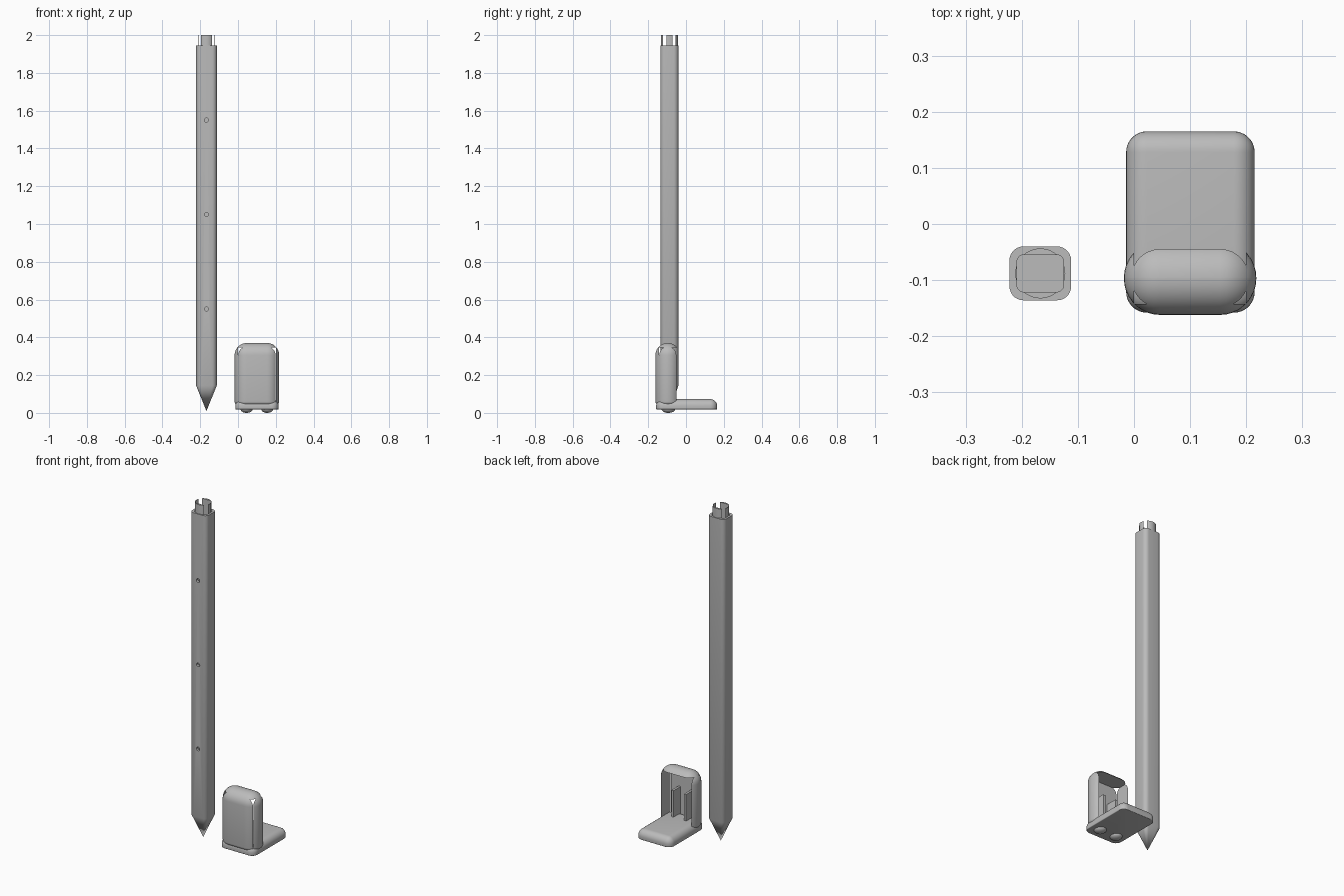
import bpy, bmesh
from math import sin, cos, pi, radians
from mathutils import Vector, Matrix

cube = bpy.data.objects.get("Cube")
if cube:
    bpy.data.objects.remove(cube, do_unlink=True)

grey = bpy.data.materials.new("plain_grey")
grey.use_nodes = True
grey.diffuse_color = (0.5, 0.5, 0.5, 1)
grey.node_tree.nodes["Principled BSDF"].inputs["Base Color"].default_value = (0.5, 0.5, 0.5, 1)


def finish(name, bm):
    bmesh.ops.recalc_face_normals(bm, faces=bm.faces)
    mesh = bpy.data.meshes.new(name)
    bm.to_mesh(mesh)
    bm.free()
    mesh.materials.append(grey)
    ob = bpy.data.objects.new(name, mesh)
    bpy.context.collection.objects.link(ob)
    return ob


def activate(ob):
    bpy.ops.object.select_all(action='DESELECT')
    ob.select_set(True)
    bpy.context.view_layer.objects.active = ob


def smooth(ob):
    activate(ob)
    bpy.ops.object.shade_smooth_by_angle(angle=radians(30))


def cut(ob, cutter):
    activate(ob)
    mod = ob.modifiers.new("cut", 'BOOLEAN')
    mod.operation, mod.solver, mod.object = 'DIFFERENCE', 'EXACT', cutter
    bpy.ops.object.modifier_apply(modifier=mod.name)
    bpy.data.objects.remove(cutter, do_unlink=True)


def box_mesh(lo, hi):
    lo, hi = Vector(lo), Vector(hi)
    bm = bmesh.new()
    bmesh.ops.create_cube(bm, size=1)
    bmesh.ops.scale(bm, vec=hi - lo, verts=bm.verts)
    bmesh.ops.translate(bm, vec=(lo + hi) / 2, verts=bm.verts)
    return bm


def cylinder(name, radius, depth, matrix, segments=48):
    bm = bmesh.new()
    bmesh.ops.create_cone(bm, cap_ends=True, segments=segments, radius1=radius,
                          radius2=radius, depth=depth, matrix=matrix)
    return finish(name, bm)


CX, CY = -0.167, -0.088  # stake axis


def rounded_ring(bm, hx, hy, r, z, n=7):
    ring = []
    for q, (sx, sy) in enumerate([(1, 1), (-1, 1), (-1, -1), (1, -1)]):
        for i in range(n + 1):
            a = (q + i / n) * pi / 2
            ring.append(bm.verts.new((CX + sx * (hx - r) + r * cos(a),
                                      CY + sy * (hy - r) + r * sin(a), z)))
    return ring


def bridge(bm, a, b):
    for i in range(len(a)):
        j = (i + 1) % len(a)
        bm.faces.new((a[i], a[j], b[j], b[i]))


BORE = (0.0415, 0.033, 0.012)

# hollow stake with pointed foot
bm = bmesh.new()
tip = bm.verts.new((CX, CY, 0.01))
rings = [rounded_ring(bm, 0.055, 0.048, 0.025, z) for z in (0.145, 1.945)]
rings += [rounded_ring(bm, *BORE, z) for z in (1.945, 0.16)]
for a, b in zip(rings, rings[1:]):
    bridge(bm, a, b)
bm.faces.new(rings[-1])
for i, v in enumerate(rings[0]):
    bm.faces.new((v, rings[0][i - 1], tip))
stake = finish("stake", bm)

# screw holes through the front wall
for z in (0.55, 1.05, 1.55):
    place = Matrix.Translation((CX, CY - 0.045, z)) @ Matrix.Rotation(pi / 2, 4, 'X')
    cut(stake, cylinder("hole_cutter", 0.011, 0.05, place, 24))
smooth(stake)

# round socket lugs on the stake top, split by the bore corners
lugs = cylinder("socket_lugs", 0.0445, 0.055, Matrix.Translation((CX, CY, 1.9725)), 64)
bm = bmesh.new()
low, high = (rounded_ring(bm, *BORE, z) for z in (1.9, 2.1))
bridge(bm, low, high)
bm.faces.new(low)
bm.faces.new(high)
cut(lugs, finish("bore_cutter", bm))
smooth(lugs)


def rounded_box(name, lo, hi, radius, bottom=0):
    """Box rounded on its upright and top edges, with an optional softer bottom rim."""
    bm = box_mesh(lo, hi)
    edges = [e for e in bm.edges if max(v.co.z for v in e.verts) > lo[2] + 1e-5]
    bmesh.ops.bevel(bm, geom=edges, offset=radius, segments=9, profile=0.5,
                    affect='EDGES', clamp_overlap=True)
    if bottom:
        rim = [e for e in bm.edges if all(v.co.z < lo[2] + 1e-5 for v in e.verts)]
        bmesh.ops.bevel(bm, geom=rim, offset=bottom, segments=4, profile=0.5,
                        affect='EDGES', clamp_overlap=True)
    return finish(name, bm)


# housing shell, open at the back
shell = rounded_box("housing_shell", (-0.018, -0.162, 0.042), (0.218, -0.031, 0.37), 0.0645, 0.018)
cut(shell, finish("cavity_cutter", box_mesh((0, -0.143, 0), (0.2, 0.1, 0.345))))
smooth(shell)

# base plate
smooth(rounded_box("base_plate", (-0.014, -0.158, 0.018), (0.215, 0.165, 0.073), 0.037, 0.004))

for side, x in (("right", 0.058), ("left", 0.142)):
    # upright ribs inside the housing
    finish(side + "_rib", box_mesh((x - 0.007, -0.15, 0.04), (x + 0.007, -0.075, 0.23)))
    # domed feet under the base
    bm = bmesh.new()
    bmesh.ops.create_uvsphere(bm, u_segments=32, v_segments=16, radius=1)
    bmesh.ops.scale(bm, vec=(0.032, 0.036, 0.02), verts=bm.verts)
    bmesh.ops.translate(bm, vec=(0.1 + (x - 0.1) * 1.3, -0.093, 0.02), verts=bm.verts)
    smooth(finish(side + "_foot", bm))
